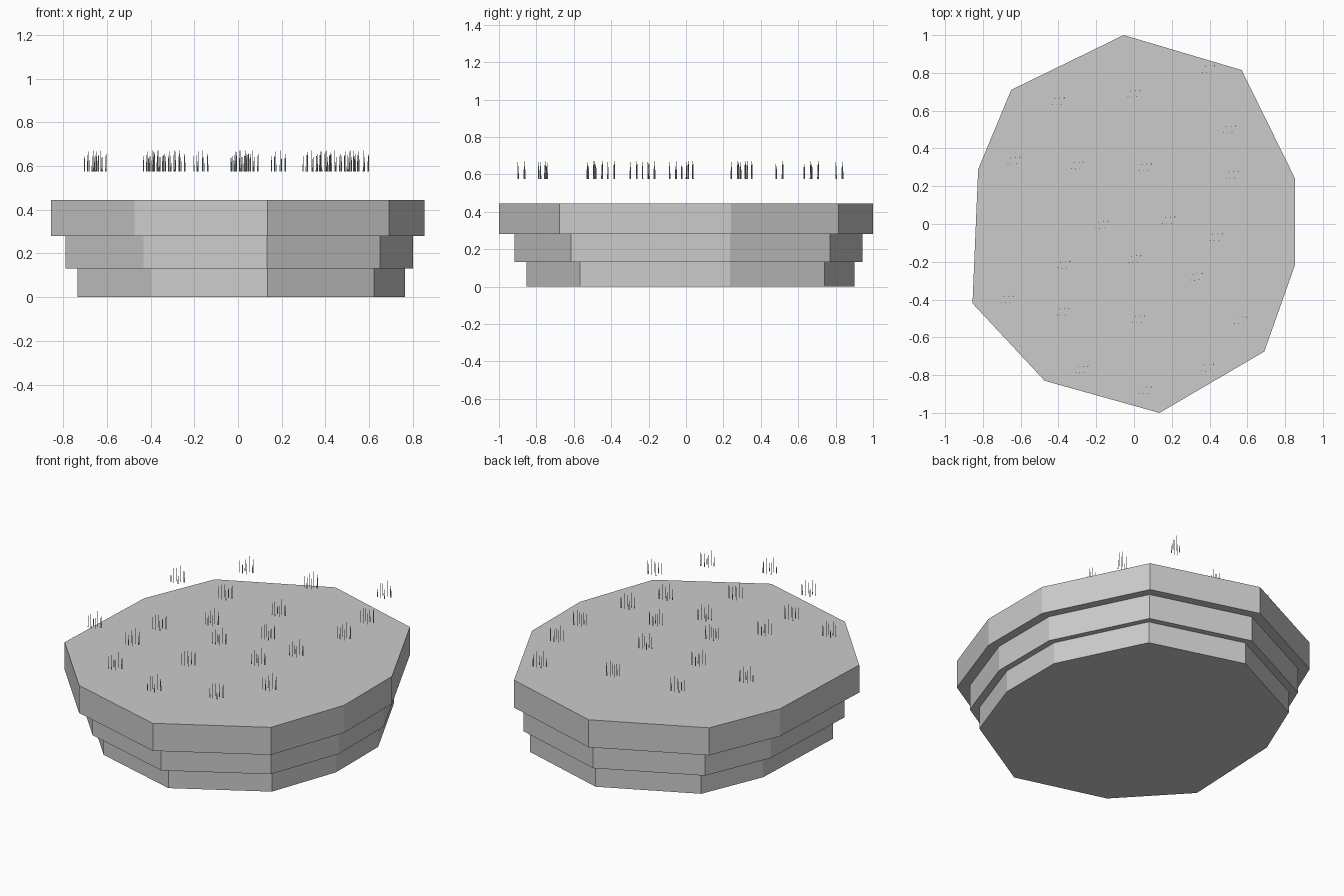
import bpy, bmesh
from mathutils import Vector, Matrix

if "Cube" in bpy.data.objects:
    bpy.data.objects.remove(bpy.data.objects["Cube"])


def material(name, rgb):
    m = bpy.data.materials.new(name)
    m.diffuse_color = (*rgb, 1)
    m.use_nodes = True
    m.node_tree.nodes["Principled BSDF"].inputs["Base Color"].default_value = m.diffuse_color
    return m


stone = material("plain grey", (0.6, 0.6, 0.6))

# Irregular ten-sided outline of the top slab, clockwise from the back
OUTLINE = [(-0.055, 1.0), (0.57, 0.815), (0.853, 0.24), (0.853, -0.215),
           (0.69, -0.675), (0.135, -1.0), (-0.473, -0.83), (-0.855, -0.42),
           (-0.825, 0.29), (-0.65, 0.71)]


def finish(bm, name):
    bmesh.ops.recalc_face_normals(bm, faces=bm.faces)
    me = bpy.data.meshes.new(name)
    bm.to_mesh(me)
    bm.free()
    me.materials.append(stone)
    ob = bpy.data.objects.new(name, me)
    bpy.context.collection.objects.link(ob)
    return ob


def slab(name, z0, z1, scale, dx, dy):
    bm = bmesh.new()
    verts = [bm.verts.new((x * scale + dx, y * scale + dy, z0)) for x, y in OUTLINE]
    face = bm.faces.new(verts)
    bmesh.ops.recalc_face_normals(bm, faces=[face])
    ext = bmesh.ops.extrude_face_region(bm, geom=[face], use_keep_orig=True)
    bmesh.ops.translate(bm, vec=(0, 0, z1 - z0),
                        verts=[g for g in ext["geom"] if isinstance(g, bmesh.types.BMVert)])
    return finish(bm, name)


# Three stacked slabs, widening upward
slab("bottom_slab", 0.0, 0.13, 0.877, 0.016, 0.025)
slab("middle_slab", 0.13, 0.28, 0.93, 0.007, 0.013)
slab("top_slab", 0.28, 0.445, 1.0, 0.0, 0.0)

# Thin blades of one tuft: x, y, height
BLADES = [(-0.032, -0.017, 0.07), (-0.012, -0.019, 0.09), (0.014, -0.016, 0.065),
          (-0.018, 0.014, 0.075), (0.008, 0.017, 0.095), (0.03, 0.016, 0.07),
          (0.032, 0.019, 0.08)]

# Tuft centres, hovering over the top slab
TUFTS = [(0.395, 0.82), (0, 0.69), (-0.4, 0.65), (0.505, 0.5), (-0.635, 0.335),
         (-0.3, 0.31), (0.06, 0.3), (0.52, 0.26), (0.185, 0.02), (-0.17, -0.005),
         (0.435, -0.07), (0.005, -0.185), (-0.37, -0.215), (0.33, -0.28),
         (-0.67, -0.4), (-0.375, -0.465), (0.025, -0.505), (0.565, -0.51),
         (-0.275, -0.77), (0.39, -0.76), (0.06, -0.88)]

bm = bmesh.new()
for tx, ty in TUFTS:
    for bx, by, h in BLADES:
        bmesh.ops.create_cone(
            bm, cap_ends=True, segments=4, radius1=0.0025, radius2=0.001, depth=h,
            matrix=Matrix.Translation(Vector((tx + bx, ty + by, 0.575 + h / 2))))
finish(bm, "grass_tufts")
